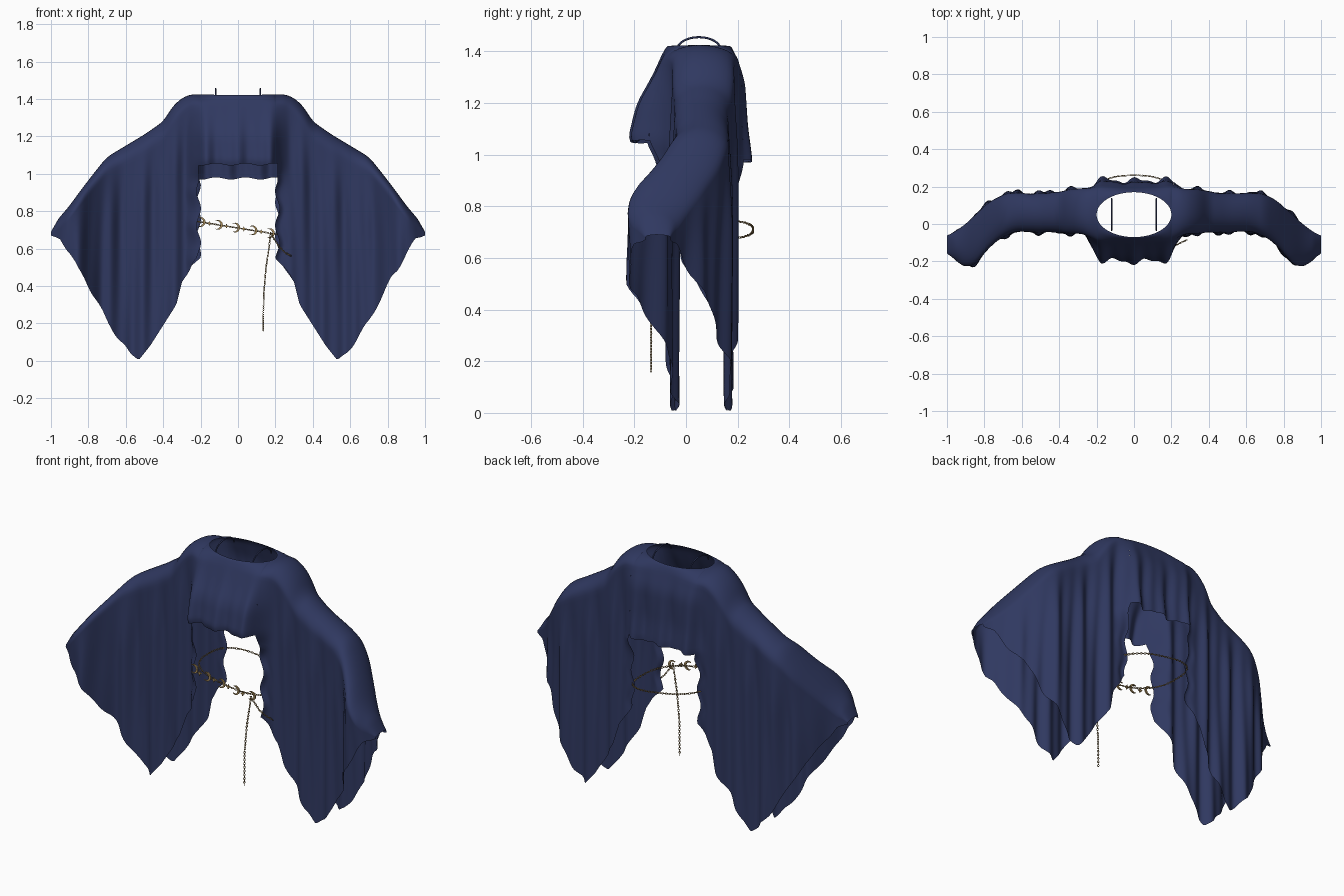
import bpy, bmesh, math
from mathutils import Vector, Matrix

cube = bpy.data.objects.get("Cube")
if cube:
    bpy.data.objects.remove(cube, do_unlink=True)


def material(name, color, metal=0.0):
    m = bpy.data.materials.new(name)
    m.use_nodes = True
    m.diffuse_color = (*color, 1)
    m.node_tree.nodes["Principled BSDF"].inputs["Base Color"].default_value = (*color, 1)
    return m


NAVY = material("navy cloth", (0.029, 0.040, 0.118))
GOLD = material("gold", (0.40, 0.27, 0.11))


def add_object(name, bm, mat, smooth=True):
    me = bpy.data.meshes.new(name)
    bm.to_mesh(me)
    bm.free()
    me.polygons.foreach_set("use_smooth", [smooth] * len(me.polygons))
    me.materials.append(mat)
    ob = bpy.data.objects.new(name, me)
    bpy.context.collection.objects.link(ob)
    return ob


def lerp(knots, x):
    if x <= knots[0][0]:
        return knots[0][1]
    for (a, va), (b, vb) in zip(knots, knots[1:]):
        if x <= b:
            return va + (vb - va) * (x - a) / (b - a)
    return knots[-1][1]


def soft(knots, x, d):
    return sum(lerp(knots, x + d * k) for k in (-1, -.5, 0, .5, 1)) / 5


def step(a, b, x):
    t = min(1, max(0, (x - a) / (b - a)))
    return t * t * (3 - 2 * t)


# Shawl outline: shoulder ridge, hem, front and back depth
RIDGE = [(0, 1.42), (.25, 1.425), (.3, 1.405), (.35, 1.36), (.4, 1.28), (.5, 1.21), (.6, 1.15),
         (.7, 1.09), (.75, 1.03), (.85, .9), (.9, .83), (.96, .76), (1, .69)]
HEM = [(.21, .55), (.25, .5), (.3, .42), (.33, .3), (.4, .19), (.47, .08), (.53, .005), (.58, .04),
       (.7, .21), (.75, .31), (.82, .44), (.85, .48), (.9, .58), (.95, .65), (1, .67)]
DEPTH = {-1: [(0, -.08), (.2, -.07), (.3, -.05), (.65, -.04), (.75, -.1), (.87, -.24), (.95, -.21), (1, -.14)],
         1: [(0, .18), (.3, .19), (.5, .16), (.65, .17), (.75, .14), (.9, 0), (1, -.07)]}
BULGE = {-1: [(.3, 0), (.6, -.04), (.9, -.04), (1, -.08), (1.05, -.13), (1.2, -.1), (1.3, -.05), (1.42, 0)],
         1: [(.5, 0), (.85, .01), (.96, .055), (1.1, .04), (1.28, .04), (1.42, 0)]}
NECK_W, NECK_D, EDGE = .2, .12, .21


def ridge(x):
    return soft(RIDGE, abs(x), .02 * step(1, .9, abs(x)))


def cloth_y(x, z, s):
    ax = abs(x)
    y = soft(DEPTH[s], ax, .04)
    y += (1 - step(.17, .28, ax)) * soft(BULGE[s], z, .03)
    drop = step(0, .4, ridge(x) - z)
    sway = .6 * math.sin(3 * z + 2 * x)
    return y + drop * (.013 * math.sin(38 * x + s + sway) + .007 * math.sin(73 * x + 2 * s - sway))


def column(x, s, hem, rows):
    ax, zr = abs(x), ridge(x)
    mid = .05 + (soft(DEPTH[-1], ax, .04) + soft(DEPTH[1], ax, .04)) / 2 - .055
    mid = .05 + (mid - .05) * step(.2, .4, ax)
    top = mid + s * NECK_D * math.sqrt(max(0, 1 - (ax / NECK_W) ** 2))
    cap = min(lerp([(0, .04), (.25, .06), (.4, .1), (1, .06)], ax), .5 * (zr - hem))
    pts = []
    for i in range(8):
        a = math.pi / 2 * i / 7
        z = zr - cap * (1 - math.cos(a))
        pts.append((x, top + (cloth_y(x, z, s) - top) * math.sin(a), z))
    for i in range(1, rows + 1):
        z = zr - cap + (hem - zr + cap) * i / rows
        # rippled inner edge of the sleeves
        ripple = .012 * math.sin(34 * z + s) * step(1, .93, z) * step(.3, .21, ax)
        pts.append((x + ripple, cloth_y(x, z, s), z))
    return pts


def loft(bm, columns):
    grid = [[bm.verts.new(p) for p in col] for col in columns]
    for a, b in zip(grid, grid[1:]):
        for i in range(len(a) - 1):
            bm.faces.new((a[i], b[i], b[i + 1], a[i + 1]))


shawl = bmesh.new()
for s in (-1, 1):
    # body panel with the neck opening
    hem = 1.05 if s < 0 else .975
    xs = [EDGE * math.sin(math.pi / 2 * (i / 24 - 1)) for i in range(49)]
    xs = sorted(xs + [-NECK_W, NECK_W])
    loft(shawl, [column(x, s, hem + .006 * math.sin(40 * x), 20) for x in xs])
    # draped sleeves
    for side in (-1, 1):
        cols = []
        for i in range(81):
            ax = EDGE + (1 - EDGE) * i / 80
            wave = .012 * math.sin(47 * ax + side) * step(.53, .62, ax) * step(1, .9, ax)
            cols.append(column(side * ax, s, max(.003, lerp(HEM, ax) + wave), 44))
        loft(shawl, cols)
bmesh.ops.remove_doubles(shawl, verts=shawl.verts, dist=.0005)
bmesh.ops.recalc_face_normals(shawl, faces=shawl.faces)
add_object("draped_shawl", shawl, NAVY)


# Hanging loops at the neck
def tube(name, pts, radius, mat):
    cu = bpy.data.curves.new(name, "CURVE")
    cu.dimensions = "3D"
    cu.bevel_depth, cu.bevel_resolution = radius, 2
    sp = cu.splines.new("POLY")
    sp.points.add(len(pts) - 1)
    for p, co in zip(sp.points, pts):
        p.co = (*co, 1)
    cu.materials.append(mat)
    ob = bpy.data.objects.new(name, cu)
    bpy.context.collection.objects.link(ob)


for side, name in ((-1, "right"), (1, "left")):
    arc = [math.pi * i / 20 for i in range(21)]
    tube(name + "_hanging_loop", [(.12 * side, .05 - .085 * math.cos(a), 1.405 + .05 * math.sin(a)) for a in arc],
         .004, NAVY)


# Chains made of small alternating links
def add_link(bm, center, tangent, twist):
    rot = tangent.to_track_quat("X", "Z").to_matrix().to_4x4()
    mat = Matrix.Translation(center) @ rot @ Matrix.Rotation(twist, 4, "X")
    n, k = 8, 4
    rings = []
    for i in range(n):
        a = math.tau * i / n
        ring = []
        for j in range(k):
            b = math.tau * j / k
            r = .0045 + .0016 * math.cos(b)
            ring.append(bm.verts.new(mat @ Vector((1.6 * r * math.cos(a), r * math.sin(a), .0016 * math.sin(b)))))
        rings.append(ring)
    for i in range(n):
        p, q = rings[i], rings[(i + 1) % n]
        for j in range(k):
            m = (j + 1) % k
            bm.faces.new((p[j], q[j], q[m], p[m]))


def chain(name, pts, pitch=.011):
    bm = bmesh.new()
    pts = [Vector(p) for p in pts]
    carry, count = 0, 0
    for a, b in zip(pts, pts[1:]):
        d = b - a
        pos = carry
        while pos < d.length:
            add_link(bm, a + d * (pos / d.length), d, math.pi / 4 + count % 2 * math.pi / 2)
            count += 1
            pos += pitch
        carry = pos - d.length
    add_object(name, bm, GOLD)


def belt_point(a):
    c, n = math.cos(a), math.sin(a)
    x = .24 * math.copysign(abs(c) ** .75, c)
    y = .065 + .195 * math.copysign(abs(n) ** .75, n)
    return (x, y, .71 - .16 * x)


chain("belt_chain", [belt_point(math.tau * i / 72) for i in range(73)])
chain("hanging_chain", [(.175, -.13, .68), (.165, -.135, .6), (.15, -.135, .5), (.137, -.135, .35), (.135, -.135, .16)])
chain("short_chain_end", [(.175, -.13, .68), (.22, -.115, .61), (.25, -.1, .58), (.285, -.085, .56)])


# Flat charms on the front of the belt
def charm(bm, outline, center):
    f = bm.faces.new([bm.verts.new((center[0] + u, center[1] - .004, center[2] + v)) for u, v in outline])
    ext = bmesh.ops.extrude_face_region(bm, geom=[f])
    bmesh.ops.translate(bm, vec=(0, .008, 0), verts=[v for v in ext["geom"] if isinstance(v, bmesh.types.BMVert)])


def crescent(r):
    span = [math.radians(-130 + 260 * i / 20) for i in range(21)]
    outer = [(r * math.cos(a), r * math.sin(a)) for a in span]
    tip_x, tip_y = outer[-1]
    cx, ri = -.3 * r, math.hypot(tip_x + .3 * r, tip_y)
    end = math.atan2(tip_y, tip_x - cx)
    inner = [(cx + ri * math.cos(end * k / 8), ri * math.sin(end * k / 8)) for k in range(7, -8, -1)]
    return outer + inner


moons, stars = bmesh.new(), bmesh.new()
for i in range(5):
    x = -.2 + .0925 * i
    y = -.133 if abs(x) < .15 else -.118
    charm(moons, crescent(.026), (x, y, .71 - .16 * x))
    if i < 4:
        x += .046
        star = [((.014 if k % 2 == 0 else .006) * math.cos(math.pi * k / 4),
                 (.014 if k % 2 == 0 else .006) * math.sin(math.pi * k / 4)) for k in range(8)]
        charm(stars, star, (x, -.133, .71 - .16 * x))
for bm, name in ((moons, "crescent_charms"), (stars, "star_charms")):
    bmesh.ops.recalc_face_normals(bm, faces=bm.faces)
    add_object(name, bm, GOLD, smooth=False)
